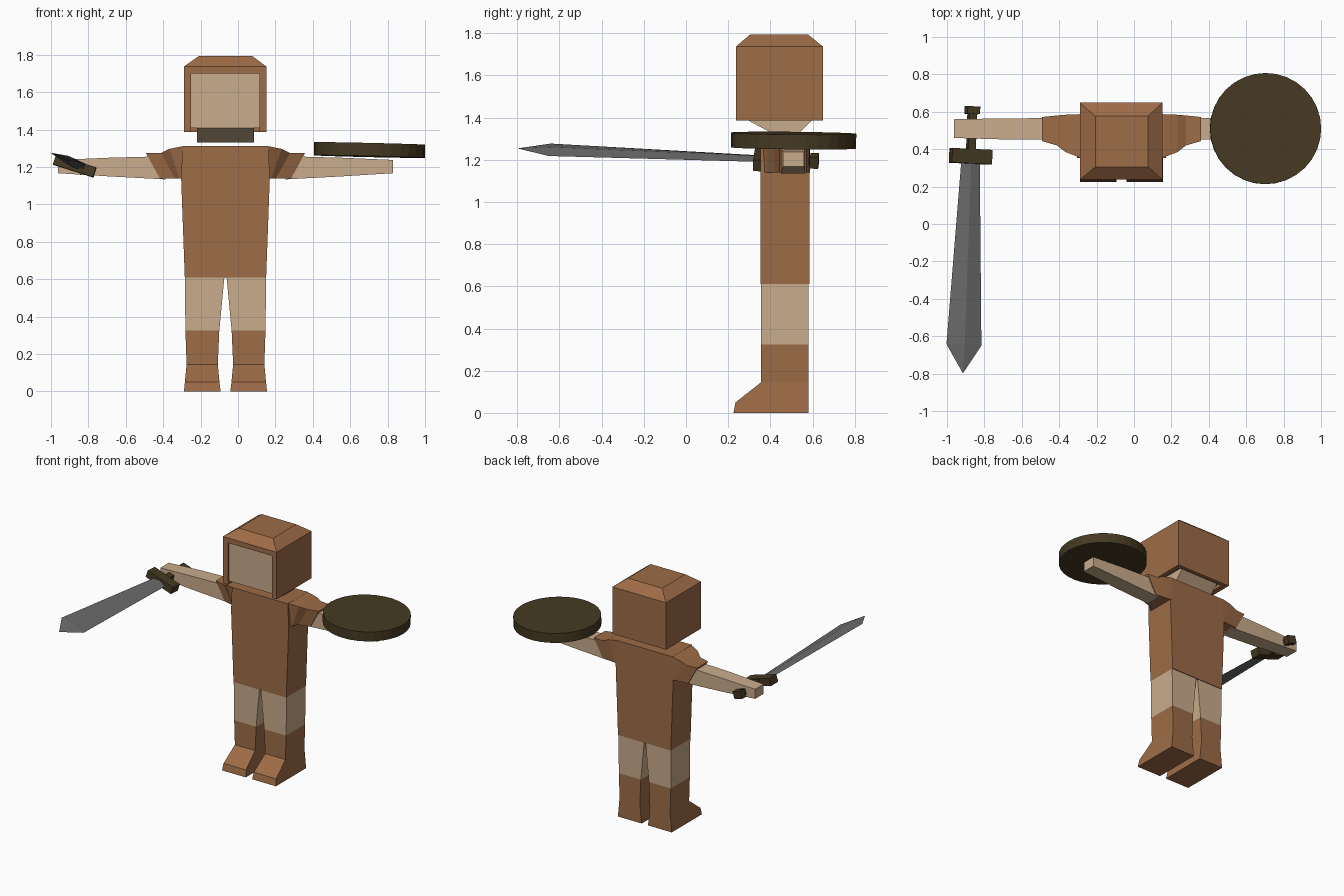
import bpy, bmesh, math
from mathutils import Matrix, Vector

if "Cube" in bpy.data.objects:
    bpy.data.objects.remove(bpy.data.objects["Cube"])

CX = -0.067  # body centre line


def mat(name, rgb):
    m = bpy.data.materials.new(name)
    m.diffuse_color = (*rgb, 1)
    m.use_nodes = True
    m.node_tree.nodes["Principled BSDF"].inputs["Base Color"].default_value = m.diffuse_color
    return m


BROWN = mat("brown leather", (0.34, 0.15, 0.063))
SKIN = mat("skin", (0.59, 0.415, 0.265))
WOOD = mat("dark wood", (0.06, 0.041, 0.016))
STEEL = mat("grey steel", (0.15, 0.15, 0.15))


def loft(name, rings, material, matrix=None):
    """Skin a stack of equal-sized point rings and cap both ends."""
    bm = bmesh.new()
    vs = [[bm.verts.new(p) for p in r] for r in rings]
    n = len(rings[0])
    for a, b in zip(vs, vs[1:]):
        for i in range(n):
            j = (i + 1) % n
            bm.faces.new((a[i], a[j], b[j], b[i]))
    bm.faces.new(vs[0])
    bm.faces.new(vs[-1])
    bmesh.ops.remove_doubles(bm, verts=bm.verts, dist=1e-5)
    bmesh.ops.recalc_face_normals(bm, faces=bm.faces)
    if matrix:
        bm.transform(matrix)
    me = bpy.data.meshes.new(name)
    bm.to_mesh(me)
    bm.free()
    me.materials.append(material)
    ob = bpy.data.objects.new(name, me)
    bpy.context.collection.objects.link(ob)
    return ob


def zring(z, x0, x1, y0, y1):
    return [(x0, y0, z), (x1, y0, z), (x1, y1, z), (x0, y1, z)]


def box(name, cx, cy, cz, sx, sy, sz, material, matrix=None):
    return loft(name, [zring(cz + k * sz / 2, cx - sx / 2, cx + sx / 2, cy - sy / 2, cy + sy / 2)
                       for k in (-1, 1)], material, matrix)


def sidering(s, top, bottom, z0, z1, y0, y1):
    """Ring across a limb running sideways; s picks the side."""
    t, b = CX + s * top, CX + s * bottom
    return [(b, y0, z0), (b, y1, z0), (t, y1, z1), (t, y0, z1)]


# Helmet: chamfered box hollowed out at the front and bottom
helmet = loft("helmet", [zring(1.387, -0.29, 0.152, 0.237, 0.649),
                         zring(1.737, -0.29, 0.152, 0.237, 0.649),
                         zring(1.795, -0.207, 0.075, 0.305, 0.577)], BROWN)
cutter = box("helmet_cutter", CX, 0.41, 1.5, 0.366, 0.42, 0.40, BROWN)
cutter.hide_render = True
mod = helmet.modifiers.new("hollow", 'BOOLEAN')
mod.object = cutter
mod.operation = 'DIFFERENCE'
mod.solver = 'EXACT'
bpy.context.view_layer.update()
hollow = bpy.data.meshes.new_from_object(
    helmet.evaluated_get(bpy.context.evaluated_depsgraph_get()))
helmet.modifiers.clear()
helmet.data = hollow
bpy.data.objects.remove(cutter)

# Head with face and tapered neck
loft("head", [zring(1.701, -0.251, 0.117, 0.252, 0.621),
              zring(1.41, -0.251, 0.117, 0.252, 0.621),
              zring(1.41, -0.22, 0.086, 0.252, 0.621),
              zring(1.33, -0.22, 0.086, 0.40, 0.54)], SKIN)

# Tunic
loft("tunic", [zring(z, CX - w, CX + w, 0.353, 0.585)
               for z, w in ((0.61, 0.2175), (1.14, 0.237), (1.312, 0.23))], BROWN)

for s, side in ((-1, "right"), (1, "left")):
    # Sleeve
    loft(side + "_sleeve", [sidering(s, 0.225, 0.225, 1.14, 1.312, 0.356, 0.587),
                            sidering(s, 0.300, 0.245, 1.14, 1.297, 0.385, 0.584),
                            sidering(s, 0.345, 0.270, 1.14, 1.275, 0.420, 0.580),
                            sidering(s, 0.425, 0.352, 1.14, 1.275, 0.443, 0.572)], BROWN)
    # Bare arm
    loft(side + "_arm", [sidering(s, 0.32, 0.32, 1.134, 1.258, 0.450, 0.566),
                         sidering(s, 0.62, 0.62, 1.150, 1.250, 0.452, 0.565),
                         sidering(s, 0.895, 0.895, 1.167, 1.238, 0.460, 0.560)], SKIN)

    def legring(z, outer, inner, y0):
        a, b = sorted((CX + s * outer, CX + s * inner))
        return zring(z, a, b, y0, 0.58)

    # Bare leg and boot
    loft(side + "_leg", [legring(0.61, 0.2175, 0.006, 0.356),
                         legring(0.325, 0.214, 0.033, 0.356)], SKIN)
    loft(side + "_boot", [legring(0.325, 0.214, 0.033, 0.356),
                          legring(0.145, 0.208, 0.041, 0.356),
                          legring(0.05, 0.217, 0.032, 0.235),
                          legring(0.0, 0.222, 0.026, 0.225)], BROWN)

# Round shield lying on the left forearm
tilt = (Matrix.Translation((0.703, 0.51, 1.291)) @ Matrix.Rotation(math.radians(1.3), 4, 'Y')
        @ Matrix.Rotation(math.radians(-0.6), 4, 'X'))
circle = [(0.297 * math.cos(i * math.tau / 32), 0.297 * math.sin(i * math.tau / 32))
          for i in range(32)]
loft("shield", [[(x, y, z) for x, y in circle] for z in (-0.035, 0.035)], WOOD, tilt)

# Sword frame: local y runs from the blade to the pommel, local x across the blade
yd = Vector((0.036, 1, -0.042)).normalized()
roll = math.radians(17.6)
xd = Vector((math.cos(roll), 0, -math.sin(roll)))
xd = (xd - yd * xd.dot(yd)).normalized()
zd = xd.cross(yd)
frame = Matrix.Translation((-0.873, 0.362, 1.205)) @ Matrix((xd, yd, zd)).transposed().to_4x4()

box("sword_guard", 0, 0, 0, 0.225, 0.078, 0.055, WOOD, frame)
box("sword_grip", 0, 0.13, 0, 0.042, 0.24, 0.042, WOOD, frame)
box("sword_pommel", 0, 0.247, 0, 0.07, 0.04, 0.056, WOOD, frame)


def blade(y, w, t):
    return [(-w, y, 0), (0, y, -t), (w, y, 0), (0, y, t)]


loft("sword_blade", [blade(-0.03, 0.052, 0.013), blade(-1.01, 0.098, 0.013),
                     blade(-1.162, 0.0002, 0.0002)], STEEL, frame)
